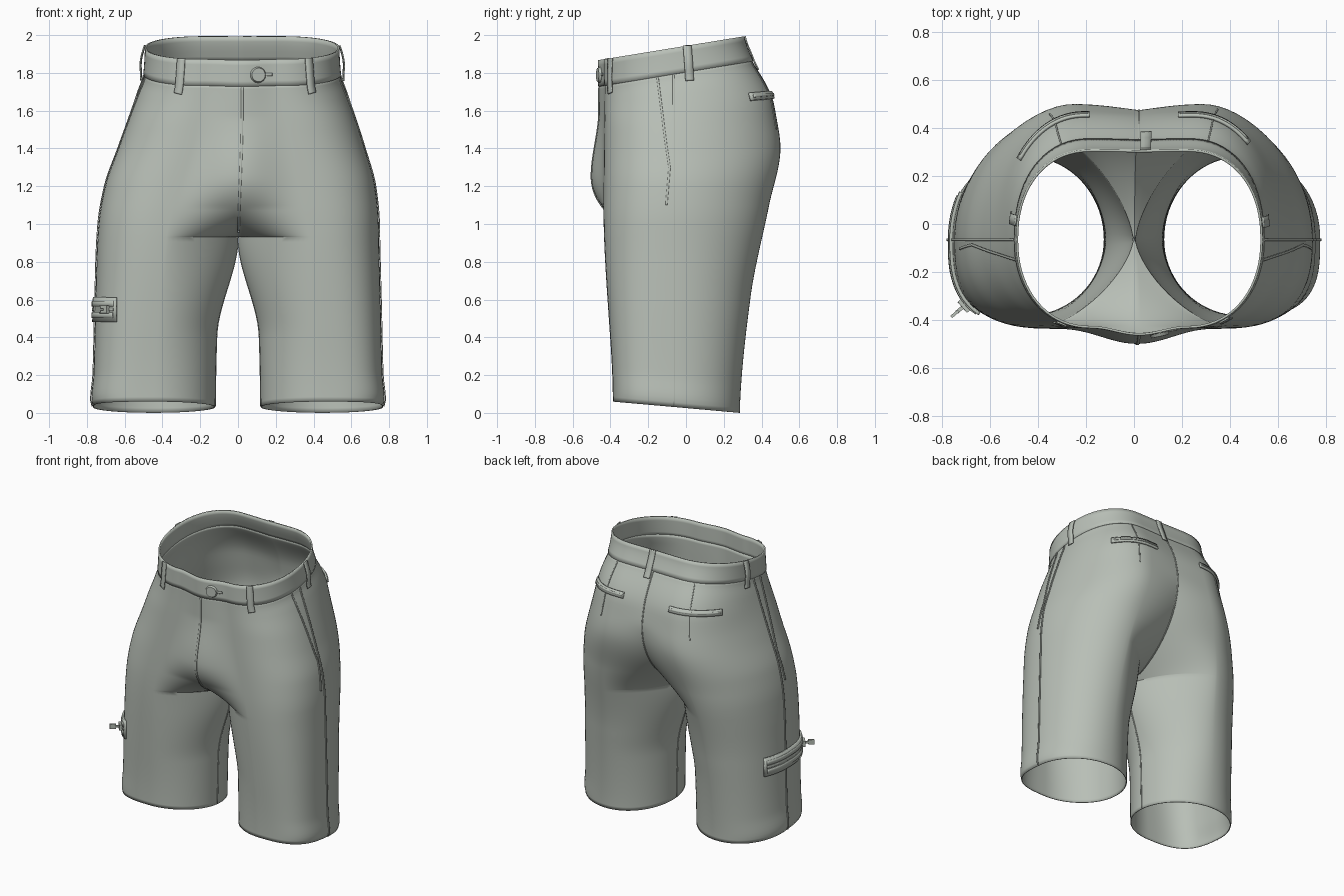
import bpy, bmesh, math
from mathutils import Vector, Matrix

if "Cube" in bpy.data.objects:
    bpy.data.objects.remove(bpy.data.objects["Cube"])

def material(name, col):
    m = bpy.data.materials.new(name)
    m.diffuse_color = (*col, 1)
    m.use_nodes = True
    m.node_tree.nodes["Principled BSDF"].inputs["Base Color"].default_value = m.diffuse_color
    return m

CLOTH = material("sage grey cloth", (0.48, 0.52, 0.47))
MY, CROTCH = -.065, .93

# Body measurements as (height, value) pairs
KEYS = {}
KEYS['outer'] = [(0, .762), (.07, .777), (.2, .765), (.6, .755), (1, .742), (1.2, .715), (1.4, .652), (1.7, .55), (1.8, .518), (1.95, .51)]
KEYS['inner'] = [(0, .12), (.4, .113), (CROTCH, 0)]
KEYS['front'] = [(0, -.387), (1.1, -.437), (1.95, -.43)]
KEYS['back'] = [(0, .285), (.6, .34), (1.1, .44), (1.4, .5), (1.6, .468), (1.8, .35), (1.95, .305)]
KEYS['fly'] = [(1.25, -.5), (1.6, -.46), (1.95, -.46)]
KEYS['cleft'] = [(1.5, .475), (1.6, .455), (1.8, .345), (1.95, .302)]
KEYS['fullest'] = [(0, .445), (CROTCH, .38), (1.5, .25), (1.95, .2)]
KEYS['tilt'] = [(.1, -.088), (.5, 0), (1.5, 0), (1.78, .165)]
KEYS['shift'] = [(.8, 0), (1.6, .022)]
# Roundness of each corner of the cross-section (2 = ellipse)
KEYS['inner_round'] = [(0, 2), (.5, 1.8), (CROTCH, 1.5), (1.3, 2)]
KEYS['front_round'] = [(0, 3), (1, 2.5), (1.8, 2.15)]
KEYS['back_round'] = [(0, 2.1), (1.4, 1.92), (1.8, 2.2)]

def value(key, v):
    """Smooth monotone interpolation of a measurement."""
    k = KEYS[key]
    v = min(max(v, k[0][0]), k[-1][0])
    i = max(j for j in range(len(k) - 1) if j == 0 or k[j][0] <= v)
    d = lambda j: (k[j + 1][1] - k[j][1]) / (k[j + 1][0] - k[j][0])
    def slope(j):
        if j == 0 or j == len(k) - 1 or d(j - 1) * d(j) <= 0:
            return 0
        return 2 * d(j - 1) * d(j) / (d(j - 1) + d(j))
    h = k[i + 1][0] - k[i][0]
    s = (v - k[i][0]) / h
    return ((1 + 2 * s) * (1 - s) ** 2 * k[i][1] + s * (1 - s) ** 2 * h * slope(i)
            + s * s * (3 - 2 * s) * k[i + 1][1] + s * s * (s - 1) * h * slope(i + 1))

def centre_y(key, v, power):
    """Crotch curve: rounded rise from the crotch up to the first key."""
    top, y = KEYS[key][0]
    s = min(1, max(0, (v - CROTCH) / (top - CROTCH)))
    return value(key, v) if s == 1 else MY + (y - MY) * (1 - (1 - s) ** 2) ** power

def point(side, v, t):
    """Cloth surface: t runs front centre 0, outer side 0.5, back centre 1."""
    front = t <= .5
    a = (t if front else 1 - t) * 4
    mx, ye = value('fullest', v), value('front' if front else 'back', v)
    if a < 1:
        # leg oval, cut off where it meets the centre line above the crotch
        yc = centre_y('fly', v, .5) if front else centre_y('cleft', v, .65)
        e = 2 / value('inner_round', v)
        f0 = min(1, max(0, (yc - MY) / (ye - MY)))
        full = max(.02, math.acos(f0 ** (1 / e)))
        th = full * (1 - a)
        w = (math.sin(th) / math.sin(full)) ** e
        x = mx - (mx - value('inner', v)) * w
        y = MY + (ye - MY) * max(0, math.cos(th)) ** e
        if abs(yc - MY) > abs(ye - MY):
            y += (yc - ye) * (1 - math.cos(math.pi * w)) / 2
    else:
        b = (a - 1) * math.pi / 2
        e = 2 / value('front_round' if front else 'back_round', v)
        x = mx + (value('outer', v) - mx) * max(0, math.sin(b)) ** e
        y = MY + (ye - MY) * max(0, math.cos(b)) ** e
    return Vector((side * x + value('shift', v), y, v + value('tilt', v) * (y + .05)))

def normal(side, v, t):
    e = .004
    dt = point(side, v, min(1, t + e)) - point(side, v, max(0, t - e))
    dv = point(side, min(1.95, v + e), t) - point(side, max(0, v - e), t)
    n = dt.cross(dv).normalized()
    if t in (0, 1):
        n = Vector((0, n.y, n.z)).normalized() if v > CROTCH else Vector((-side, 0, 0))
    out = point(side, v, t) - Vector((side * value('outer', v) * .55, MY, 0))
    out.z = 0
    return n if n.dot(out) > 0 else -n

def finish(name, bm, mat, thick=0, offset=-1):
    bmesh.ops.recalc_face_normals(bm, faces=bm.faces)
    me = bpy.data.meshes.new(name)
    bm.to_mesh(me)
    bm.free()
    ob = bpy.data.objects.new(name, me)
    bpy.context.collection.objects.link(ob)
    me.materials.append(mat)
    if thick:
        s = ob.modifiers.new("cloth thickness", 'SOLIDIFY')
        s.thickness, s.offset = thick, offset
    bpy.ops.object.select_all(action='DESELECT')
    ob.select_set(True)
    bpy.context.view_layer.objects.active = ob
    bpy.ops.object.shade_smooth_by_angle(angle=math.radians(40))

def loft(name, rows, off, thick, n=72):
    bm = bmesh.new()
    for side in (-1, 1):
        grid = []
        for v in rows:
            ring = [point(side, v, j / n) + (normal(side, v, j / n) * off if off else Vector()) for j in range(n + 1)]
            grid.append([bm.verts.new(p) for p in ring])
        for a, b in zip(grid, grid[1:]):
            for j in range(n):
                bm.faces.new((a[j], a[j + 1], b[j + 1], b[j]))
    bmesh.ops.remove_doubles(bm, verts=bm.verts, dist=.0004)
    finish(name, bm, CLOTH, thick)

def strip(name, side, path, width, off=.001, thick=.004, bulge=0, n=24):
    """Ribbon following the cloth along (height, t) points."""
    pts = []
    for (v0, t0), (v1, t1) in zip(path, path[1:]):
        pts += [(v0 + (v1 - v0) * i / n, t0 + (t1 - t0) * i / n) for i in range(n)]
    pts.append(path[-1])
    P = [point(side, *p) for p in pts]
    bm, rows = bmesh.new(), []
    for i, p in enumerate(P):
        nr = normal(side, *pts[i])
        tan = P[min(i + 1, len(P) - 1)] - P[max(i - 1, 0)]
        lat = nr.cross(tan).normalized() * width / 2
        lift = nr * (off + thick / 2 + bulge * math.sin(math.pi * i / (len(P) - 1)))
        rows.append([bm.verts.new(p + lift + lat * k) for k in (-1, 0, 1)])
    for a, b in zip(rows, rows[1:]):
        for k in (0, 1):
            bm.faces.new((a[k], a[k + 1], b[k + 1], b[k]))
    finish(name, bm, CLOTH, thick, 0)

def t_at(side, v, axis, target, lo, hi):
    return min((lo + (hi - lo) * i / 300 for i in range(301)),
               key=lambda t: abs(point(side, v, t)[axis] - target))

# Legs and seat as one shell, then the waistband over it
rows = [.03 + .9 * i / 36 for i in range(36)] + [CROTCH + .17 * (i / 18) ** 1.5 for i in range(18)]
rows += [1.1 + .705 * i / 30 for i in range(31)]
loft("legs_and_seat", rows, 0, .006)
loft("waistband", [1.795 + .14 * i / 5 for i in range(6)], .005, .01)

# Seams, slanted front pockets, back darts and welt pockets on both sides
for side, tag in ((-1, "left"), (1, "right")):
    strip(tag + "_side_seam", side, [(.035, .5), (1.79, .5)], .01, .001, .005, n=60)
    strip(tag + "_inner_leg_seam", side, [(.035, 0), (.9, 0)], .008, 0, .003)
    slant = [(v, t_at(side, v, 1, y, .25, .5)) for v, y in ((1.79, -.15), (1.5, -.115), (1.3, -.088))]
    strip(tag + "_slant_pocket", side, slant + [(1.1, .49)], .01, .001, .005)
    ta, tb, tm = [t_at(side, 1.64, 0, side * x, .5, 1) for x in (.185, .475, .33)]
    strip(tag + "_back_dart", side, [(1.5, tm), (1.79, tm)], .006, 0, .004)
    strip(tag + "_back_welt", side, [(1.64, ta), (1.64, tb)], .042, 0, .012)
    gap = (tb - ta) * .04
    strip(tag + "_back_welt_lip", side, [(1.64, ta + gap), (1.64, tb - gap)], .014, .01, .006)
strip("fly_seam", 1, [(1.79, 0), (.96, 0)], .012, 0, .005, n=50)
strip("back_seam", 1, [(1.79, 1), (.96, 1)], .008, 0, .003, n=50)

# Belt loops
for name, side, t, bulge in (
        ("front_left_loop", -1, t_at(-1, 1.85, 0, -.30, 0, .5), .004),
        ("front_right_loop", 1, t_at(1, 1.85, 0, .375, 0, .5), .004),
        ("side_left_loop", -1, t_at(-1, 1.85, 1, .02, .5, .75), .018),
        ("side_right_loop", 1, t_at(1, 1.85, 1, .01, .5, .75), .018),
        ("back_loop", 1, t_at(1, 1.85, 0, .05, .75, 1), .004)):
    strip(name, side, [(1.745, t), (1.935, t)], .045, .006, .007, bulge)

# Button and buttonhole
tb = t_at(1, 1.855, 0, .105, 0, .3)
n = normal(1, 1.855, tb)
bm = bmesh.new()
bmesh.ops.create_cone(bm, cap_ends=True, segments=32, radius1=.042, radius2=.036, depth=.014,
                      matrix=Matrix.Translation(point(1, 1.855, tb) + n * .013) @ n.to_track_quat('Z', 'Y').to_matrix().to_4x4())
finish("waist_button", bm, CLOTH)
strip("buttonhole", 1, [(1.855, tb), (1.855, t_at(1, 1.855, 0, .18, 0, .4))], .016, .005, .004)

# Zipped leg pocket wrapped round the left leg
z0 = .547
ta, tb = t_at(-1, z0, 1, .13, .5, .75), t_at(-1, z0, 0, -.64, .25, .5)
strip("leg_pocket_welt", -1, [(z0, ta), (z0, tb)], .13, 0, .014, n=40)
for k, tag in ((-1, "lower"), (1, "upper")):
    strip(tag + "_leg_pocket_lip", -1, [(z0 + k * .03, ta - .008), (z0 + k * .03, tb + .008)], .03, .012, .007, n=40)
strip("leg_pocket_zip", -1, [(z0, ta - .008), (z0, tb + .008)], .014, .012, .005, n=40)

# Zip slider and pull tab
tz = t_at(-1, z0, 0, -.69, .25, .5)
p, n = point(-1, z0, tz), normal(-1, z0, tz)
turn = n.to_track_quat('X', 'Z').to_matrix().to_4x4()
for name, dist, size in (("zip_slider", .024, (.02, .06, .04)), ("zip_pull_link", .045, (.04, .015, .012)),
                         ("zip_pull_tab", .075, (.04, .012, .035))):
    bm = bmesh.new()
    bmesh.ops.create_cube(bm, size=1, matrix=Matrix.Translation(p + n * dist) @ turn @ Matrix.Diagonal((*size, 1)))
    finish(name, bm, CLOTH)
